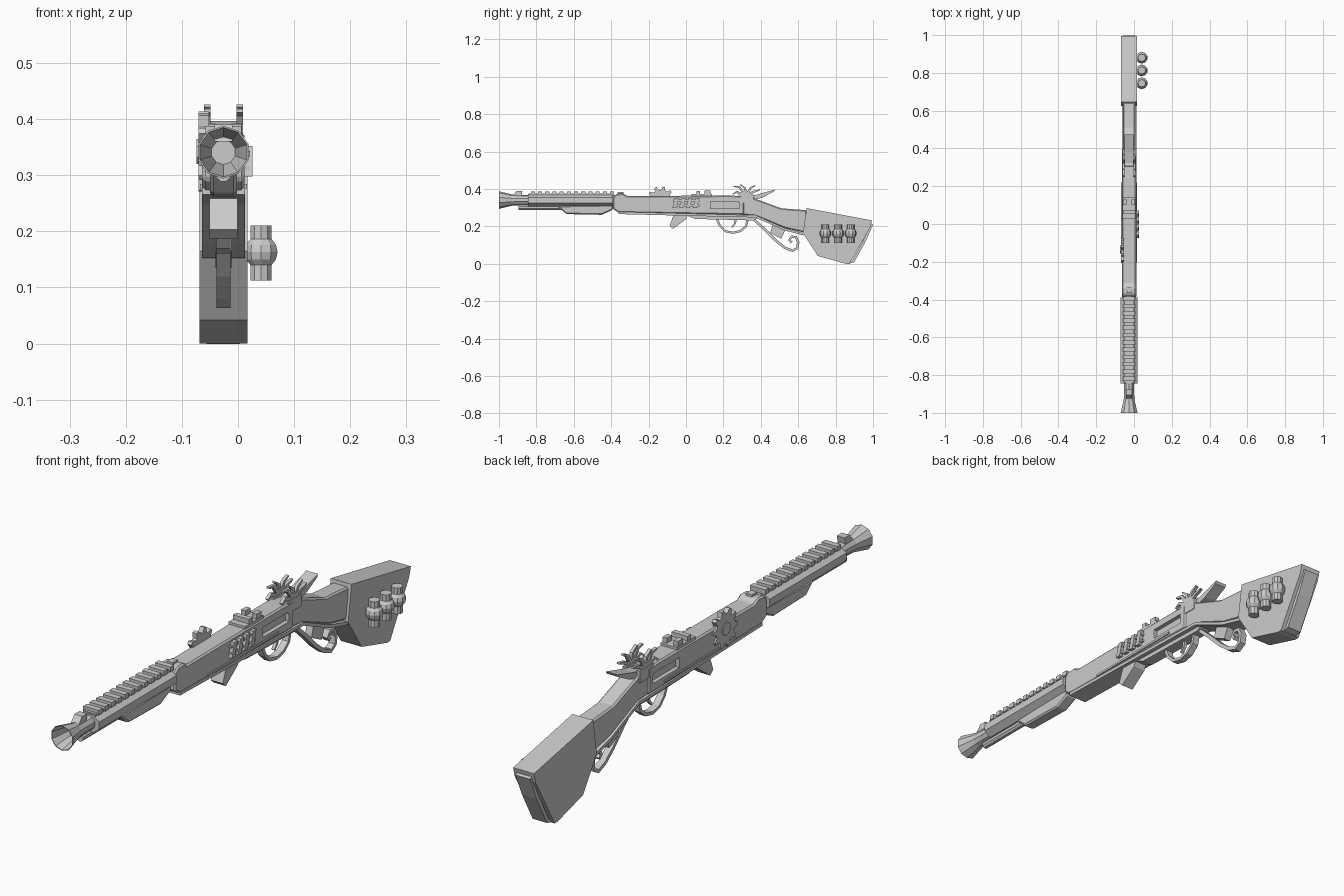
import bpy, bmesh, math
from mathutils import Vector

if "Cube" in bpy.data.objects:
    bpy.data.objects.remove(bpy.data.objects["Cube"])

CX = -0.026   # centre plane of the gun
AZ = 0.341    # barrel axis height


def add(name, bm):
    bmesh.ops.recalc_face_normals(bm, faces=bm.faces)
    me = bpy.data.meshes.new(name)
    bm.to_mesh(me)
    bm.free()
    ob = bpy.data.objects.new(name, me)
    bpy.context.collection.objects.link(ob)
    return ob


def prism(name, pts, hw, cx=CX, bevel=0):
    """Side outline (y, z) extruded across x."""
    bm = bmesh.new()
    a = [bm.verts.new((cx - hw, y, z)) for y, z in pts]
    b = [bm.verts.new((cx + hw, y, z)) for y, z in pts]
    n = len(pts)
    bm.faces.new(a)
    bm.faces.new(b[::-1])
    for i in range(n):
        bm.faces.new((a[i], a[(i + 1) % n], b[(i + 1) % n], b[i]))
    ob = add(name, bm)
    if bevel:
        m = ob.modifiers.new("bevel", 'BEVEL')
        m.width, m.segments = bevel, 1
    return ob


def box(name, y0, y1, z0, z1, hw, cx=CX):
    return prism(name, [(y0, z0), (y1, z0), (y1, z1), (y0, z1)], hw, cx)


def ribbon(name, path, thick, hw, cx=CX, taper=1.0):
    """Flat strip swept along a (y, z) path."""
    bm = bmesh.new()
    rings, n = [], len(path)
    for i, p in enumerate(path):
        d = (Vector(path[min(i + 1, n - 1)]) - Vector(path[max(i - 1, 0)])).normalized()
        t = thick / 2 * (1 + (taper - 1) * i / (n - 1))
        o = Vector((-d.y, d.x)) * t
        rings.append([bm.verts.new((cx + sx * hw, p[0] + s * o.x, p[1] + s * o.y))
                      for sx, s in ((-1, -1), (1, -1), (1, 1), (-1, 1))])
    for r, q in zip(rings, rings[1:]):
        for k in range(4):
            bm.faces.new((r[k], r[(k + 1) % 4], q[(k + 1) % 4], q[k]))
    bm.faces.new(rings[0])
    bm.faces.new(rings[-1])
    return add(name, bm)


def lathe(name, prof, sides, axis, origin, sx=1, sz=1):
    """Profile of (distance along axis, radius) turned round 'Y' or 'Z'."""
    bm = bmesh.new()
    rings = []
    for d, r in prof:
        ring = []
        for k in range(sides):
            a = 2 * math.pi * (k + .5) / sides
            u, v = r * math.cos(a) * sx, r * math.sin(a) * sz
            p = (u, d, v) if axis == 'Y' else (u, v, d)
            ring.append(bm.verts.new(Vector(origin) + Vector(p)))
        rings.append(ring)
    for r, q in zip(rings, rings[1:]):
        for k in range(sides):
            bm.faces.new((r[k], r[(k + 1) % sides], q[(k + 1) % sides], q[k]))
    bm.faces.new(rings[0])
    bm.faces.new(rings[-1])
    return add(name, bm)


# Barrel with flared, hollow muzzle
lathe("barrel", [(-.35, .028), (-.9, .028), (-.93, .03), (-1, .047), (-1, .044), (-.9, .022)],
      10, 'Y', (CX, 0, AZ))
prism("front_sight", [(-.93, .36), (-.88, .36), (-.875, .39), (-.905, .39)], .016)

# Faceted barrel jacket with toothed rail
lathe("barrel_jacket", [(-.845, .047), (-.39, .047)], 8, 'Y', (CX, 0, AZ - .001), 1.03, .76)
box("rail_base", -.84, -.39, .365, .377, .026)
for i in range(12):
    y = -.83 + i * .0385
    box("rail_tooth", y, y + .022, .37, .388, .032)

# Cleaning tube and hand grip under the barrel
lathe("under_tube", [(-.895, .014), (-.5, .014)], 8, 'Y', (CX, 0, .302))
prism("hand_grip", [(-.69, .31), (-.64, .266), (-.45, .262), (-.39, .29), (-.39, .315)], .024, bevel=.006)

# Receiver with raised collar and side pockets
receiver = prism("receiver", [(-.39, .355), (-.372, .374), (-.335, .376), (-.315, .363), (.24, .365),
                              (.31, .362), (.31, .262), (-.36, .274), (-.39, .292)], .038, bevel=.006)
for s in (-1, 1):
    c = box("pocket_cutter", .13, .285, .296, .333, .016, CX + s * .038)
    c.hide_render = True
    c.hide_viewport = True
    m = receiver.modifiers.new("pocket", 'BOOLEAN')
    m.operation, m.object, m.solver = 'DIFFERENCE', c, 'EXACT'
    for z in (.28,):
        box("side_strip", -.2, .22, z - .004, z + .004, .042, CX)
box("collar_ridge", -.365, -.335, .37, .383, .012)

# Wrist and butt stock
prism("wrist", [(.30, .362), (.36, .352), (.51, .297), (.645, .287), (.645, .165),
                (.53, .19), (.37, .256), (.30, .262)], .033, bevel=.006)
prism("butt_stock", [(.645, .298), (.995, .232), (.985, .195), (.873, .0), (.855, 0),
                     (.705, .042), (.625, .165)], .043)
ribbon("butt_plate", [(.994, .213), (.955, .125), (.893, .012), (.862, .006)], .014, .03)
ribbon("under_trim", [(-.36, .272), (.37, .254), (.53, .184), (.63, .158)], .012, .0385)

# Cog on the left side
bm = bmesh.new()
N = 10
loops = []
for x in (-.070, -.052):
    vs = []
    for k in range(N * 4):
        a = 2 * math.pi * k / (N * 4)
        r = .072 if k % 4 in (0, 1) else .054
        vs.append(bm.verts.new((x, -.135 + r * math.cos(a), .342 + r * math.sin(a))))
    loops.append(vs)
for vs in loops:
    bm.faces.new(vs)
for k in range(N * 4):
    j = (k + 1) % (N * 4)
    bm.faces.new((loops[0][k], loops[0][j], loops[1][j], loops[1][k]))
add("side_cog", bm)
hub = lathe("cog_hub", [(-.008, .024), (.008, .024)], 8, 'Z', (0, 0, 0))
hub.rotation_euler = (0, math.pi / 2, 0)
hub.location = (-.066, -.135, .342)

# Slanted cartridge bars on the right side
for i in range(4):
    y = -.073 + i * .037
    prism("cartridge_bar", [(y, .298), (y + .02, .298), (y + .034, .352), (y + .014, .352)], .008, .018)
for z in (.312, .338):
    box("cartridge_strap", -.07, .072, z - .005, z + .005, .005, .016)

# Rear sight
box("rear_sight_base", .03, .14, .36, .373, .034)
box("rear_sight_bridge", .055, .075, .37, .39, .033)
for s in (-1, 1):
    box("rear_sight_post", .10, .13, .37, .392, .009, CX + s * .023)

# Clawed hammers, one each side, and the rear tang blade
for s in (-1, 1):
    cx = CX + s * .029
    box("hammer_base", .28, .36, .325, .37, .007, cx)
    for (my, mz), (ty, tz) in (((.27, .385), (.25, .372)), ((.285, .41), (.255, .415)),
                               ((.315, .405), (.29, .424)), ((.345, .405), (.37, .418)),
                               ((.36, .385), (.395, .395))):
        ribbon("hammer_claw", [(.32, .362), (my, mz), (ty, tz)], .017, .006, cx, .35)
prism("tang_blade", [(.28, .35), (.38, .37), (.475, .397), (.47, .387), (.41, .355), (.36, .34)], .024)

# Front fin below the receiver
prism("lower_fin", [(-.065, .265), (.01, .262), (0, .238), (-.07, .187), (-.088, .203)], .025)

# Trigger guard and trigger
prism("guard_mount", [(0, .26), (.4, .25), (.36, .232), (.05, .24)], .022)
ribbon("trigger_guard", [(.165, .24), (.18, .205), (.21, .175), (.25, .166), (.29, .175),
                         (.32, .2), (.33, .24)], .012, .013)
ribbon("trigger", [(.265, .24), (.262, .215), (.245, .195)], .014, .006, taper=.5)

# Curled lever and rear lug
ribbon("curled_lever", [(.36, .24), (.42, .185), (.48, .125), (.53, .085), (.57, .07), (.595, .085),
                        (.6, .115), (.588, .143), (.565, .145), (.552, .128), (.565, .115)], .014, .0125)
prism("rear_lug", [(.465, .215), (.53, .18), (.51, .135), (.45, .165)], .014)

# Three spare charges on the stock
for y in (.745, .813, .88):
    lathe("charge_tube", [(.112, .02), (.21, .02)], 10, 'Z', (.041, y, 0))
    lathe("charge_band", [(.14, .02), (.15, .028), (.163, .031), (.176, .028), (.186, .02)],
          10, 'Z', (.041, y, 0))
